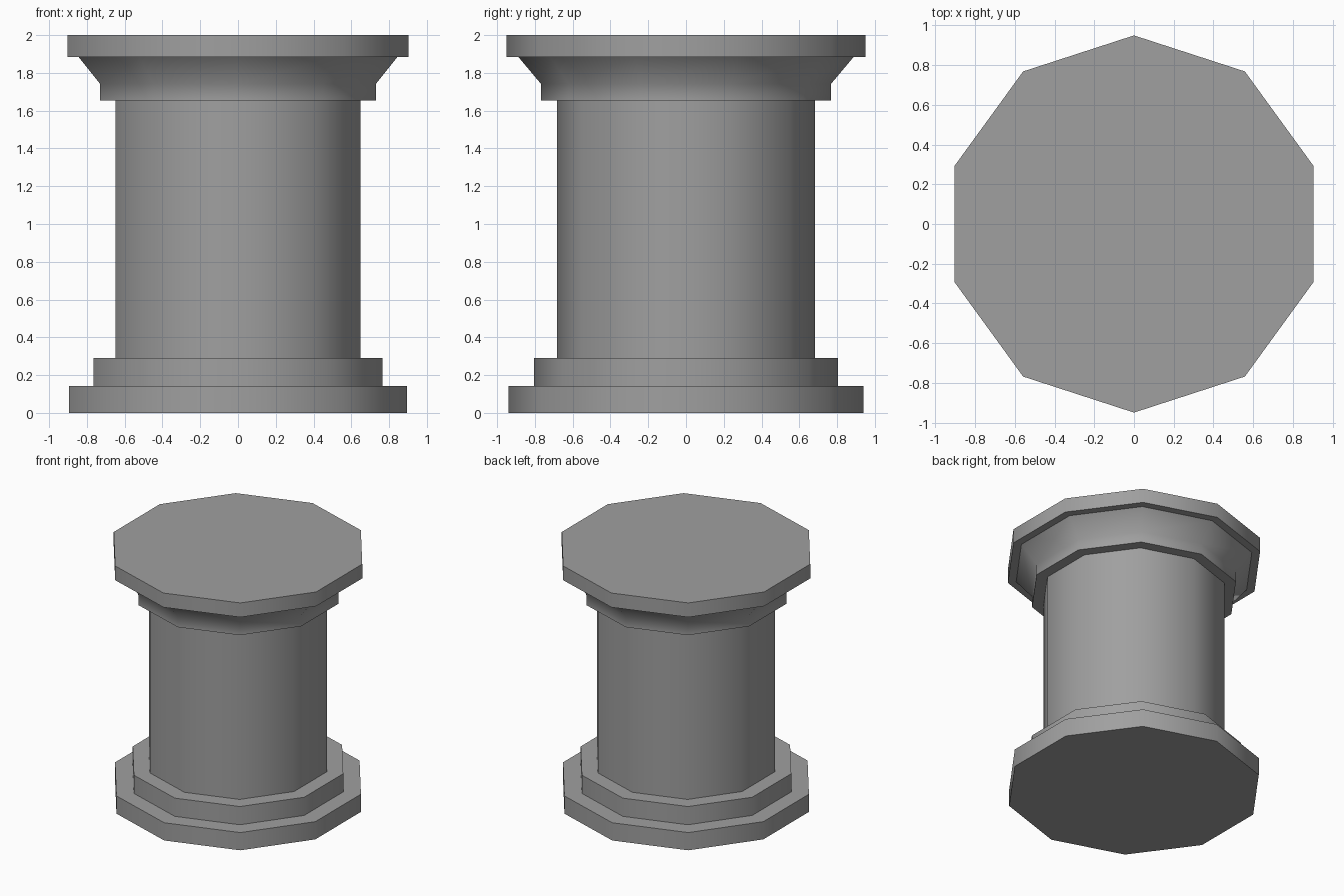
import bpy
import bmesh
from math import cos, sin, pi, radians

SIDES = 10
OVERLAP = 0.03  # how far stacked parts sink into each other

cube = bpy.data.objects.get("Cube")
if cube:
    bpy.data.objects.remove(cube, do_unlink=True)

# Plain grey stone
stone = bpy.data.materials.new("grey_stone")
stone.use_nodes = True
colour = (0.35, 0.35, 0.35, 1)
stone.diffuse_color = colour
stone.node_tree.nodes["Principled BSDF"].inputs["Base Color"].default_value = colour


def lathe(name, profile):
    """Closed ten-sided solid from (radius, height) pairs, bottom to top."""
    bm = bmesh.new()
    rings = []
    for radius, z in profile:
        angles = [2 * pi * i / SIDES + pi / 2 for i in range(SIDES)]
        rings.append([bm.verts.new((radius * cos(a), radius * sin(a), z)) for a in angles])
    for low, high in zip(rings, rings[1:]):
        for i in range(SIDES):
            j = (i + 1) % SIDES
            bm.faces.new((low[i], low[j], high[j], high[i]))
    bm.faces.new(rings[0][::-1])
    bm.faces.new(rings[-1])
    mesh = bpy.data.meshes.new(name)
    bm.to_mesh(mesh)
    bm.free()
    mesh.materials.append(stone)
    obj = bpy.data.objects.new(name, mesh)
    bpy.context.collection.objects.link(obj)
    # Rounded look around the sides, crisp rims
    bpy.ops.object.select_all(action='DESELECT')
    obj.select_set(True)
    bpy.context.view_layer.objects.active = obj
    bpy.ops.object.shade_smooth_by_angle(angle=radians(45))
    return obj


# Stepped base
lathe("base_plinth", [(0.94, 0), (0.94, 0.143)])
lathe("base_step", [(0.805, 0.143 - OVERLAP), (0.805, 0.29)])

# Shaft
lathe("column_shaft", [(0.682, 0.29 - OVERLAP), (0.682, 1.655 + OVERLAP)])

# Flared collar and top slab
lathe("flared_collar", [(0.768, 1.655), (0.768, 1.742), (0.888, 1.885)])
lathe("top_slab", [(0.95, 1.885), (0.95, 2)])
